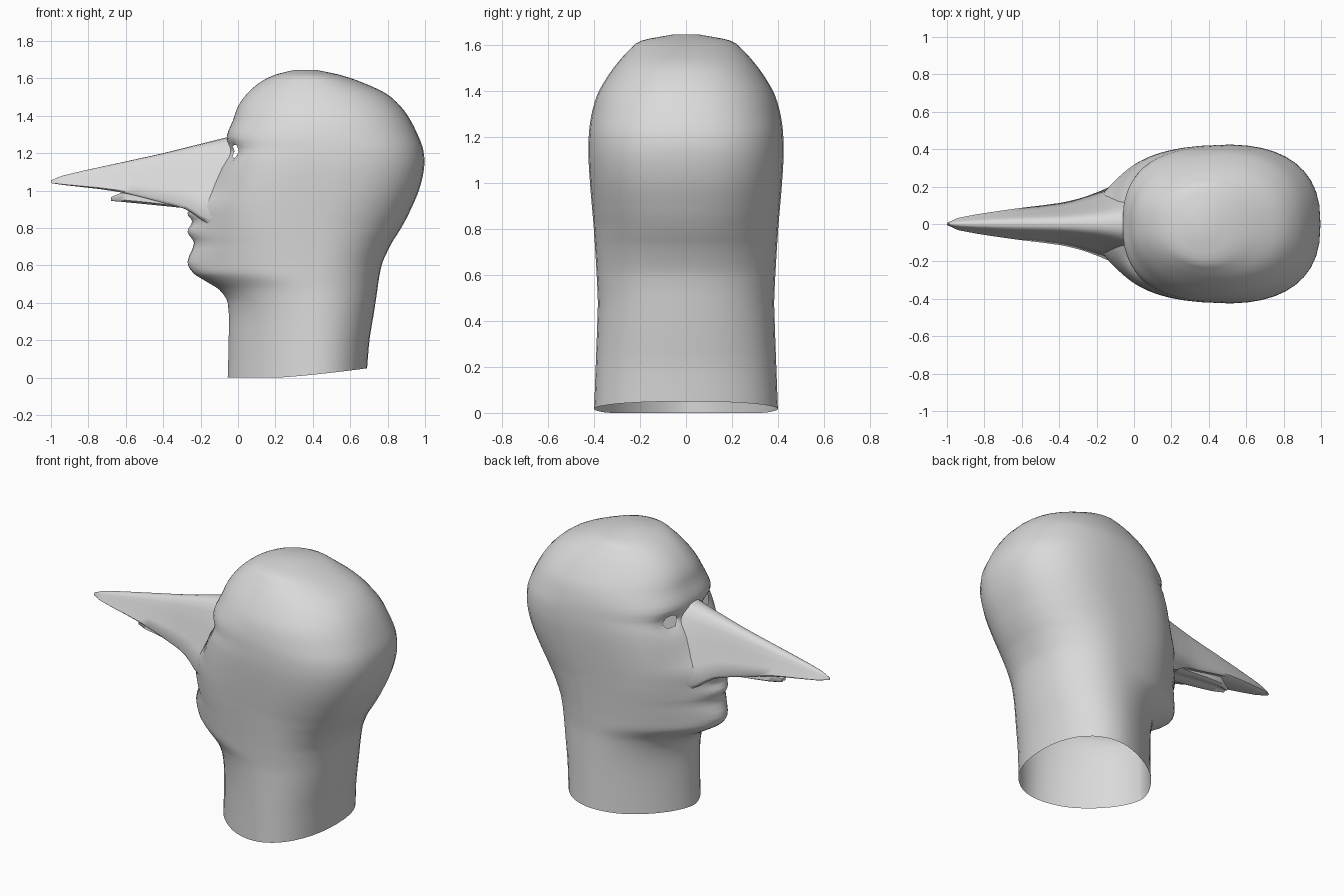
import bpy, bmesh
from math import pi, sin, cos, exp, radians

if "Cube" in bpy.data.objects:
    bpy.data.objects.remove(bpy.data.objects["Cube"], do_unlink=True)

grey = bpy.data.materials.new("plain grey")
grey.use_nodes = True
grey.diffuse_color = (0.7, 0.7, 0.7, 1)
grey.node_tree.nodes["Principled BSDF"].inputs["Base Color"].default_value = grey.diffuse_color


def spline(keys, steps):
    """Smoothly subdivide key tuples, using the first entry as parameter."""
    last = len(keys) - 1

    def slope(i, col):
        a, b = keys[max(i - 1, 0)], keys[min(i + 1, last)]
        return (b[col] - a[col]) / (b[0] - a[0])

    rows = []
    for i in range(last):
        a, b = keys[i], keys[i + 1]
        h = b[0] - a[0]
        for s in range(steps):
            t = s / steps
            ease = t * t * (3 - 2 * t)
            rows.append([a[c] + (b[c] - a[c]) * ease
                         + h * t * (1 - t) * ((1 - t) * slope(i, c) - t * slope(i + 1, c))
                         for c in range(len(a))])
    return rows + [list(keys[-1])]


def bell(value, centre, spread):
    return exp(-((value - centre) / spread) ** 2)


def loft(rings, cap_start=False, cap_end=False):
    """Skin a sequence of closed rings with quads."""
    bm = bmesh.new()
    loops = [[bm.verts.new(p) for p in ring] for ring in rings]
    for lo, hi in zip(loops, loops[1:]):
        for j in range(len(lo)):
            k = (j + 1) % len(lo)
            bm.faces.new((lo[j], lo[k], hi[k], hi[j]))
    for use, ring in ((cap_start, loops[0]), (cap_end, loops[-1])):
        if use:
            bm.faces.new(ring)
    return bm


def finish(bm, name, angle):
    bmesh.ops.recalc_face_normals(bm, faces=bm.faces[:])
    mesh = bpy.data.meshes.new(name)
    bm.to_mesh(mesh)
    bm.free()
    mesh.materials.append(grey)
    obj = bpy.data.objects.new(name, mesh)
    bpy.context.collection.objects.link(obj)
    bpy.ops.object.select_all(action="DESELECT")
    obj.select_set(True)
    bpy.context.view_layer.objects.active = obj
    bpy.ops.object.shade_smooth_by_angle(angle=radians(angle))


# Head and neck: height, face profile, back profile, half width
HEAD = [
    (0, -.055, .69, .4), (.2, -.05, .705, .393), (.4, -.055, .735, .386),
    (.47, -.1, .745, .384), (.52, -.18, .752, .385), (.56, -.24, .759, .387),
    (.62, -.27, .774, .39), (.72, -.235, .822, .396), (.78, -.27, .86, .4),
    (.835, -.245, .892, .404), (.88, -.27, .915, .408), (1, -.18, .967, .418),
    (1.12, -.1, .995, .425), (1.21, -.05, .992, .423), (1.29, -.06, .965, .413),
    (1.38, -.025, .92, .388), (1.45, 0, .87, .35), (1.52, .05, .79, .3),
    (1.58, .12, .66, .245), (1.62, .2, .54, .19), (1.645, .3, .42, .06),
]
HALF = 28
EYE_Y, EYE_Z = .19, 1.2


def head_ring(z, front, back, width):
    base = max(front, -.06)
    bump = base - front
    wide = min(bump, .185)                    # jaw and cheeks; the rest is lips and chin
    mid = (base + back) / 2
    jaw = 1 / (1 + exp((.53 - z) / .02))      # neck below, head above
    low = 2.2
    if z < .95:                               # neck is widest behind its middle
        mid, low = max(.41, mid), 1.65 + .85 * jaw
    front_power = 2 / (low + (3.5 - low) * bell(z, .95, .35))
    back_power = 2 / (2.2 + .3 * bell(z, 1.1, .3))
    ring = []
    for i in range(-HALF, HALF):
        s = i / HALF
        t = pi * abs(s) ** 1.5
        c = cos(t)
        y = (1 if s > 0 else -1) * width * abs(sin(t)) ** (front_power if c > 0 else back_power)
        if c > 0:
            reach = c ** front_power
            y *= 1 - .07 * jaw * reach        # narrower temples
            x = mid - reach * (mid - base)
            x -= wide * bell(y, 0, .23) + (bump - wide) * bell(y, 0, .1)
            x += .03 * bell(abs(y), EYE_Y, .08) * bell(z, EYE_Z, .05)
        else:
            x = mid + abs(c) ** back_power * (back - mid)
        lift = .05 * max(0, (x - .2) / .49) ** 1.3 * max(0, 1 - z / .3)
        ring.append((x, y, z + lift))
    return ring


bm = loft([head_ring(*row) for row in spline(HEAD, 3)], cap_end=True)

# Open eye holes, rounded into almond outlines
for side in (-1, 1):
    front = [v for v in bm.verts if v.co.x < .2]
    centre = min(front, key=lambda v: (v.co.y - side * EYE_Y) ** 2 + (v.co.z - EYE_Z) ** 2)
    rim = {v for f in centre.link_faces for v in f.verts} - {centre}
    for v in rim:
        dy, dz = v.co.y - centre.co.y, v.co.z - centre.co.z
        size = ((dy / .055) ** 2 + (dz / .036) ** 2) ** .5
        v.co.y, v.co.z = centre.co.y + dy / size, centre.co.z + dz / size
    bmesh.ops.delete(bm, geom=[centre], context="VERTS")
finish(bm, "head_and_neck", 50)


# Nose: position, ridge height, underside height, half width
NOSE = [
    (-1, 1.055, 1.04, .005), (-.93, 1.082, 1.03, .035), (-.65, 1.145, .995, .08),
    (-.4, 1.2, .935, .112), (-.28, 1.23, .9, .14), (-.16, 1.26, .825, .185),
    (-.04, 1.29, .83, .24),
]
# Thin flap beneath the nose
FLAP = [(-.68, .965, .945, .02), (-.6, .992, .938, .055), (-.27, .95, .905, .08)]
RIDGED = [(0, 0), (.16, .01), (.3, .06), (.42, .16), (.58, .38), (.8, .68),
          (1, .94), (.9, 1), (0, .9)]
FLAT = [(0, 0), (.9, 0), (1, .8), (.7, 1), (.2, .75), (0, .7)]


def section(x, top, bottom, width, outline):
    half = [(x, width * u, top - v * (top - bottom)) for u, v in outline]
    return half + [(px, -py, pz) for px, py, pz in reversed(half[1:-1])]


for name, keys, outline in (("nose", NOSE, RIDGED), ("nose_flap", FLAP, FLAT)):
    rings = [section(*row, outline) for row in spline(keys, 3)]
    finish(loft(rings, cap_start=True), name, 60)
